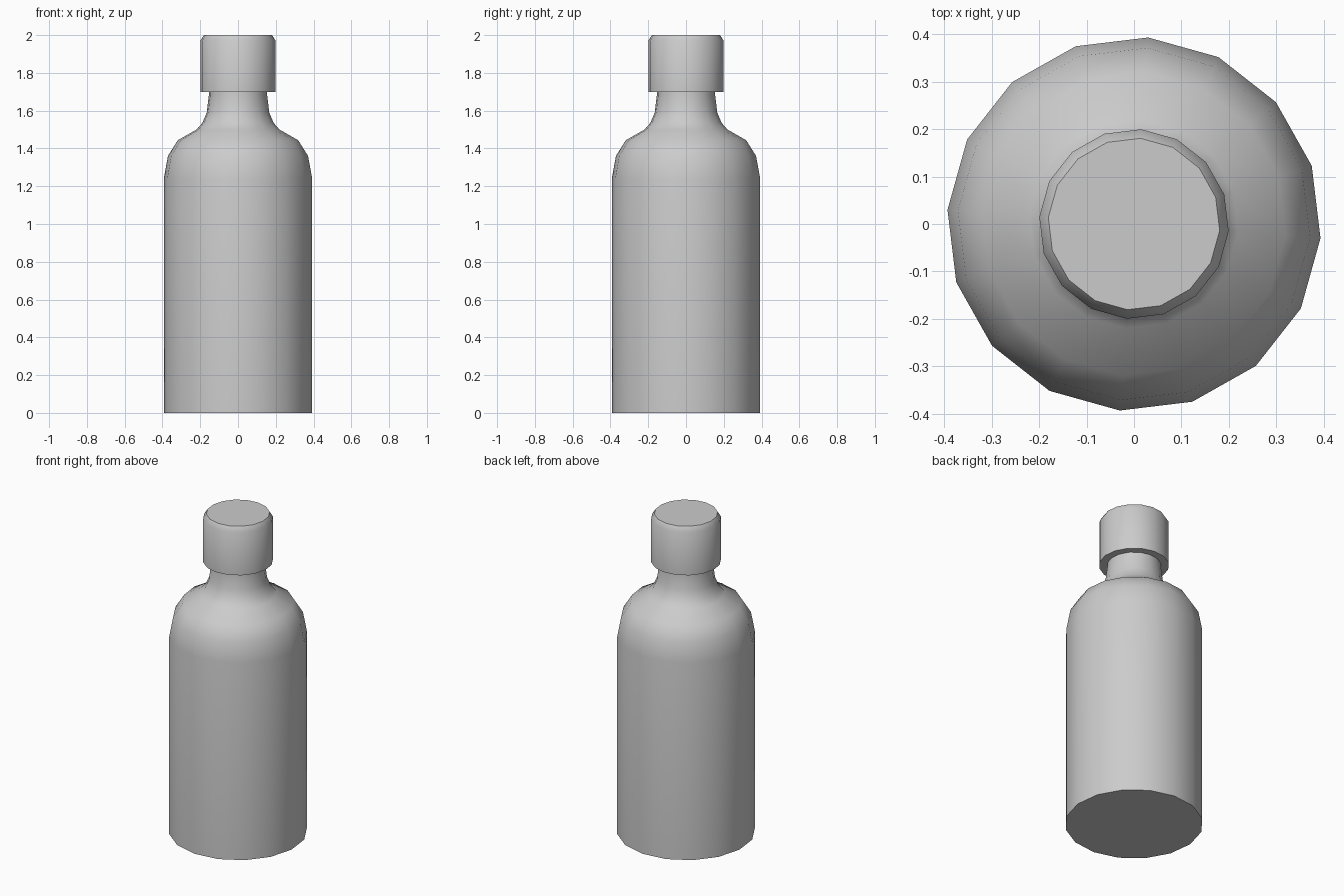
import bpy, bmesh, math

if "Cube" in bpy.data.objects:
    bpy.data.objects.remove(bpy.data.objects["Cube"])

SIDES = 16
OFFSET = math.radians(-4.35)


def lathe(name, profile):
    """Revolve (radius, height) points around z, with flat end caps."""
    bm = bmesh.new()
    rings = []
    for r, z in profile:
        angles = [OFFSET + 2 * math.pi * i / SIDES for i in range(SIDES)]
        rings.append([bm.verts.new((r * math.cos(a), r * math.sin(a), z)) for a in angles])
    for low, high in zip(rings, rings[1:]):
        for i in range(SIDES):
            j = (i + 1) % SIDES
            bm.faces.new((low[i], low[j], high[j], high[i]))
    bm.faces.new(rings[0][::-1])
    bm.faces.new(rings[-1])
    mesh = bpy.data.meshes.new(name)
    bm.to_mesh(mesh)
    bm.free()
    obj = bpy.data.objects.new(name, mesh)
    bpy.context.collection.objects.link(obj)
    bpy.ops.object.select_all(action='DESELECT')
    obj.select_set(True)
    bpy.context.view_layer.objects.active = obj
    bpy.ops.object.shade_smooth_by_angle(angle=math.radians(40))
    return obj


# Body with rounded shoulder and narrow neck
lathe("bottle_body", [(0.394, 0), (0.394, 1.24), (0.372, 1.36), (0.32, 1.443),
                      (0.22, 1.5), (0.189, 1.535), (0.166, 1.59), (0.155, 1.68), (0.154, 1.72)])

# Cap with bevelled top edge
lathe("bottle_cap", [(0.2, 1.7), (0.2, 1.97), (0.181, 2.0)])
